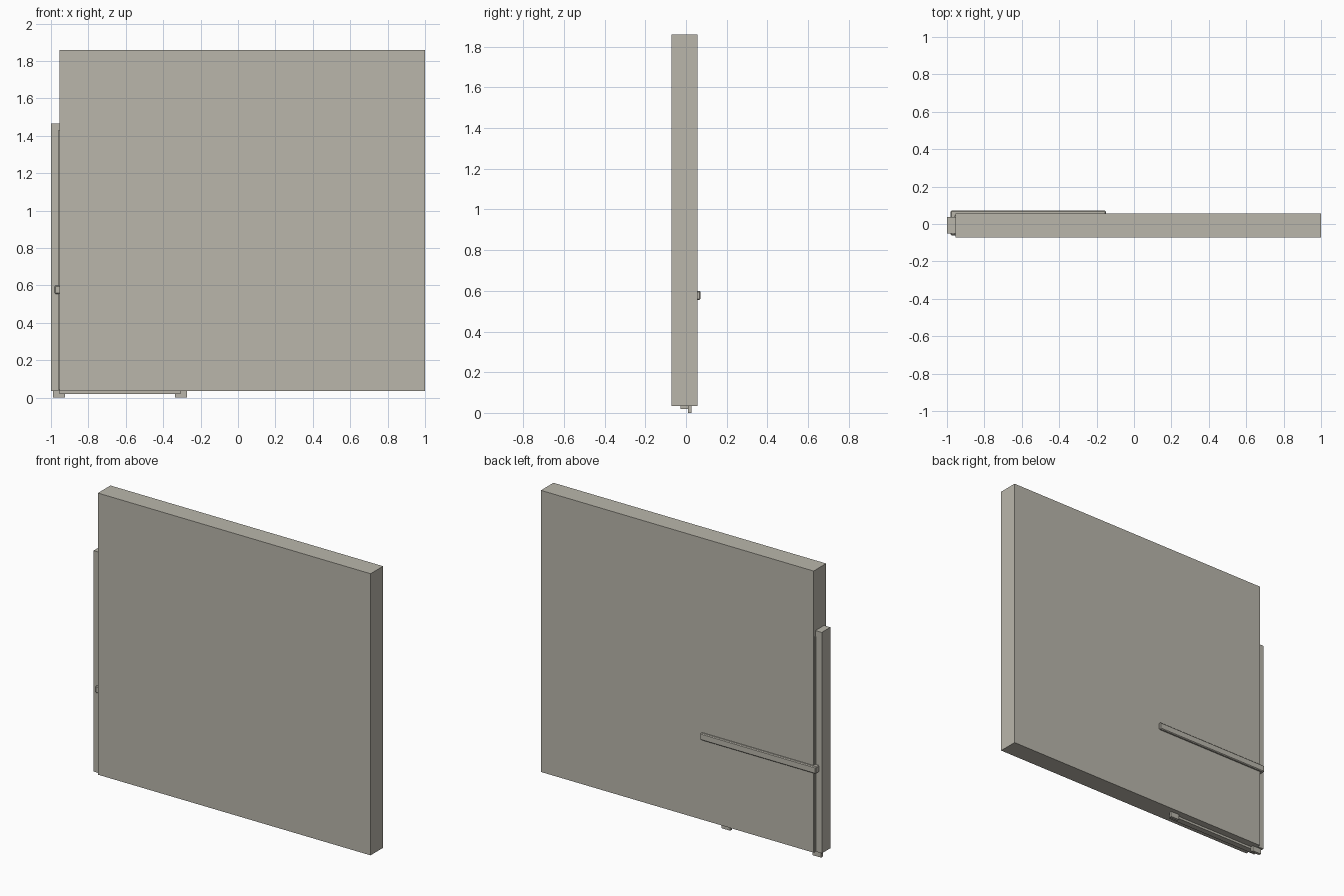
import bpy

if "Cube" in bpy.data.objects:
    bpy.data.objects.remove(bpy.data.objects["Cube"])

mat = bpy.data.materials.new("warm grey")
mat.diffuse_color = (0.49, 0.47, 0.41, 1)
mat.use_nodes = True
mat.node_tree.nodes["Principled BSDF"].inputs["Base Color"].default_value = mat.diffuse_color


def box(name, x, y, z, bevel=0.0):
    """Box from (min, max) ranges, with optional small bevel."""
    bpy.ops.mesh.primitive_cube_add(size=1, location=[(r[0] + r[1]) / 2 for r in (x, y, z)])
    ob = bpy.context.object
    ob.name = name
    for v in ob.data.vertices:
        for i, r in enumerate((x, y, z)):
            v.co[i] *= r[1] - r[0]
    ob.data.materials.append(mat)
    if bevel:
        m = ob.modifiers.new("bevel", 'BEVEL')
        m.width = bevel
        m.segments = 1
    return ob


# main slab
box("panel", (-0.955, 1.0), (-0.071, 0.057), (0.035, 1.86))

# upright edge strip and the thin seal between it and the panel
box("edge_strip", (-1.0, -0.955), (-0.05, 0.038), (0.035, 1.467))
box("edge_seal", (-0.959, -0.955), (-0.06, 0.046), (0.04, 1.43))

# horizontal bar across the back, wrapping round the edge
box("back_bar", (-0.98, -0.15), (-0.062, 0.071), (0.555, 0.6), 0.005)

# bottom rail with two feet
box("bottom_rail", (-0.955, -0.308), (-0.028, 0.01), (0.02, 0.035))
for name, x in (("left_foot", -0.957), ("right_foot", -0.305)):
    box(name, (x - 0.031, x + 0.031), (0.01, 0.027), (0.0, 0.036))
